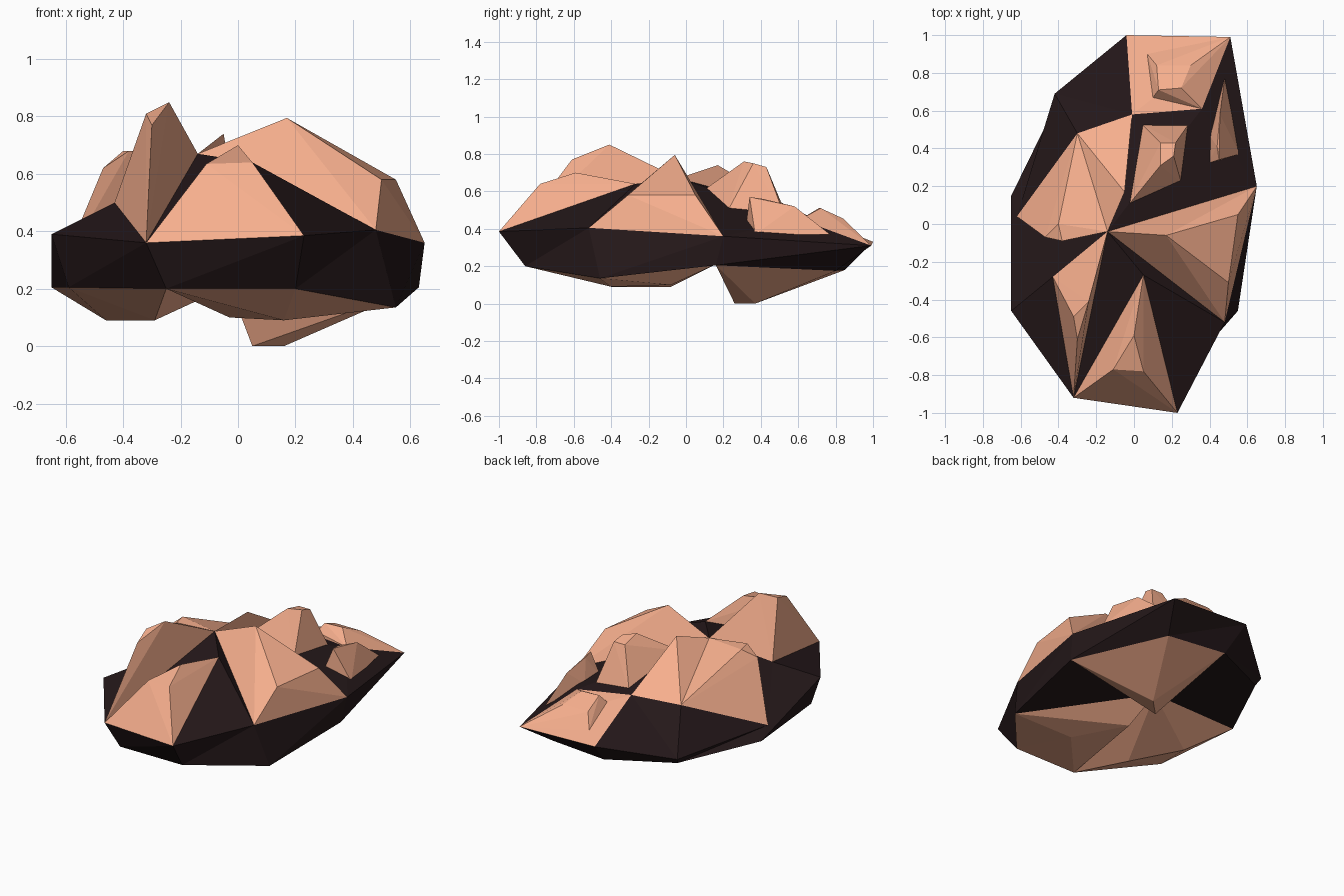
import bpy, bmesh

if "Cube" in bpy.data.objects:
    bpy.data.objects.remove(bpy.data.objects["Cube"])


def material(name, color):
    m = bpy.data.materials.new(name)
    m.diffuse_color = color
    m.use_nodes = True
    m.node_tree.nodes["Principled BSDF"].inputs["Base Color"].default_value = m.diffuse_color
    return m


DARK = material("dark_stone", (0.018, 0.009, 0.010, 1))
COPPER = material("copper_stone", (0.93, 0.43, 0.27, 1))


def finish(bm, name, mat):
    bmesh.ops.recalc_face_normals(bm, faces=bm.faces)
    me = bpy.data.meshes.new(name)
    bm.to_mesh(me)
    bm.free()
    me.materials.append(mat)
    bpy.context.collection.objects.link(bpy.data.objects.new(name, me))


# Upper (capitals) and lower (small letters) rim of the stone
upper = dict(zip("ABCDEFGHI", [
    (-.32, -.92, .36), (.23, -1.0, .385), (.48, -.52, .405),
    (.65, .20, .36), (.51, .99, .31), (-.04, 1.0, .33),
    (-.42, .69, .23), (-.62, .04, .26), (-.65, -.46, .39)]))
lower = dict(zip("abcdefghi", [
    (-.25, -.86, .20), (.20, -.86, .20), (.55, -.46, .135),
    (.63, .16, .205), (.40, .80, .175), (0, .85, .18),
    (-.40, .66, .19), (-.65, .15, .205), (-.59, -.45, .205)]))
# Points on the top, and the recessed bottom centre o
crown = {"P": (-.14, -.04, .67), "Q": (.05, -.27, .64), "U": (-.43, -.28, .50),
         "T": (-.30, .48, .473), "S": (-.01, .58, .50), "W": (.36, .61, .45),
         "o": (-.03, .16, .21)}
pts = {**upper, **lower, **crown}


# Open facets, each named by the letters of its corners
def facets(name, faces, mat):
    bm = bmesh.new()
    verts = {k: bm.verts.new(pts[k]) for k in sorted(set("".join(faces)))}
    for f in faces:
        bm.faces.new([verts[k] for k in f])
    finish(bm, name, mat)


# Dark body: rim band plus the facets left bare between the copper lumps
ring = "ABCDEFGHI"
bands = [t for u, w in zip(ring, ring[1:] + ring[0])
         for t in (u + w + u.lower(), w + w.lower() + u.lower())]
top = "PAQ PQC QBC UIA UIH PUH HTG STG SGF PDW PWS DEW".split()
under = "ofg ogh odc".split()
facets("stone_body", bands + top + under, DARK)
facets("back_slope", ["SWE", "SEF"], COPPER)


# Copper lump: hull of a base outline and raised points, open where it meets the body
def lump(name, base, peaks, up=1):
    base = [pts[k] for k in base] if isinstance(base, str) else base
    bm = bmesh.new()
    foot = [bm.verts.new(p) for p in base]
    for p in peaks:
        bm.verts.new(p)
    bmesh.ops.convex_hull(bm, input=bm.verts)
    bm.normal_update()
    inside = [f for f in bm.faces
              if f.normal.z * up < 0 and all(v in foot for v in f.verts)]
    bmesh.ops.delete(bm, geom=inside, context='FACES')
    finish(bm, name, COPPER)


lump("front_left_spike", "PUA",
     [(-.24, -.41, .85), (-.32, -.49, .81), (-.30, -.61, .77)])
lump("front_lump", "QAB",
     [(0, -.59, .70), (-.11, -.77, .635), (.05, -.78, .64)])
lump("right_lump", "PCD",
     [(.17, -.06, .795), (.50, -.31, .58), (.55, .05, .58)])
lump("left_lump", "PHT",
     [(-.38, -.09, .68), (-.47, -.07, .62), (-.40, 0, .68)])
lump("left_rear_lump", "PTS", [(-.05, .17, .74)])
lump("middle_lump",
     [(.04, .53, .49), (.29, .53, .46), (.25, .22, .49), (-.03, .10, .61)],
     [(.14, .43, .73), (.22, .43, .73), (.21, .36, .75), (.14, .31, .76)])
lump("back_right_lump",
     [(.39, .32, .41), (.40, .47, .42), (.48, .77, .37), (.56, .37, .37)],
     [(.45, .34, .57), (.44, .41, .56), (.455, .58, .52)])
lump("back_lump",
     [(.07, .90, .37), (.10, .67, .46), pts["W"], pts["E"]],
     [(.13, .71, .51), (.25, .72, .51), (.30, .84, .455), (.12, .84, .455)])

# Copper lumps underneath
lump("lower_back_lump", "defo", [(.05, .26, 0), (.16, .37, 0)], -1)
lump("lower_front_lump", "abco", [(.16, -.40, .09), (-.03, -.08, .10)], -1)
lump("lower_left_lump", "aiho", [(-.46, -.08, .09), (-.29, -.40, .09)], -1)
